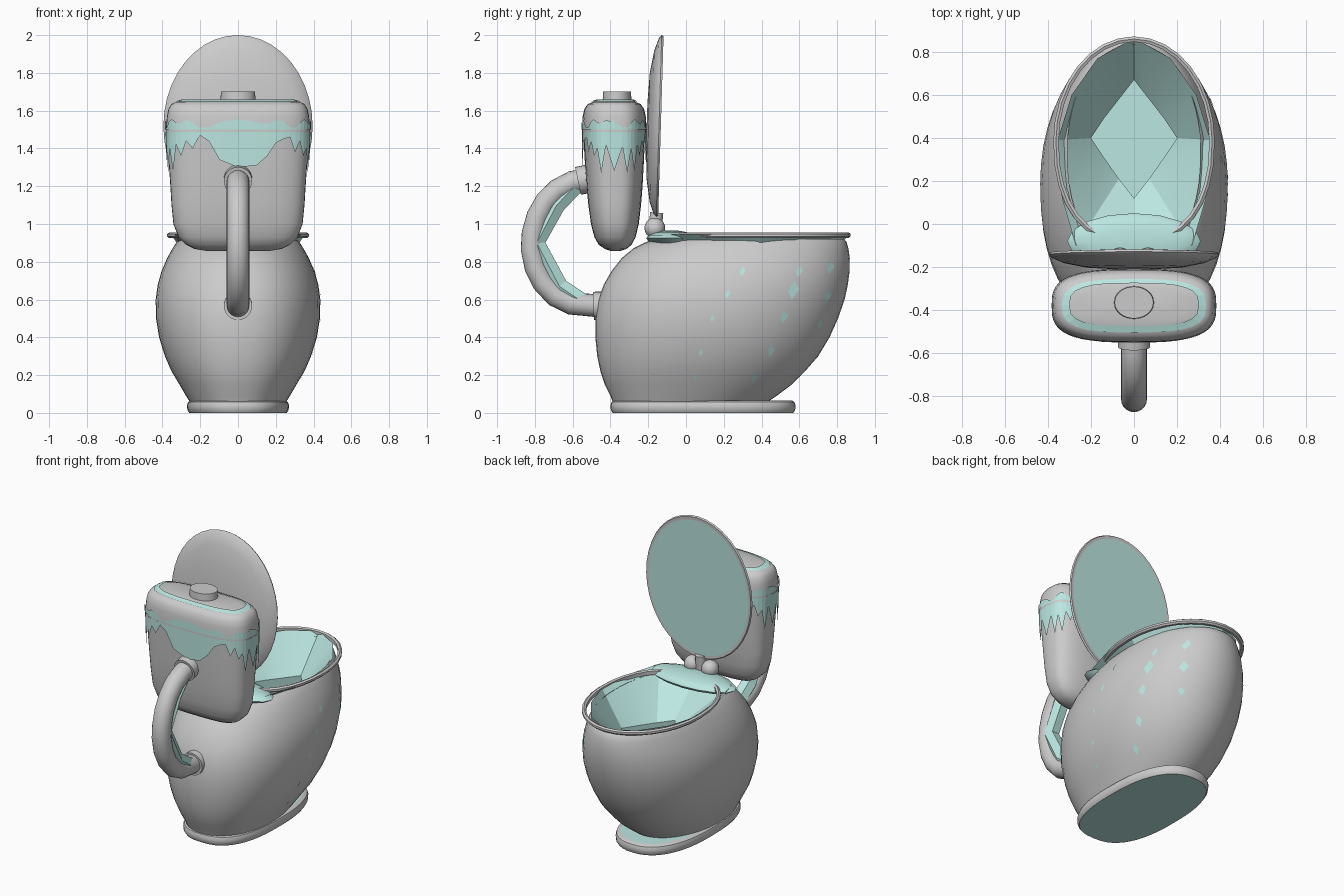
import bpy, bmesh, math
from mathutils import Vector
from mathutils.bvhtree import BVHTree

if "Cube" in bpy.data.objects:
    bpy.data.objects.remove(bpy.data.objects["Cube"])

teal = bpy.data.materials.new("pale_teal")
teal.diffuse_color = (0.50, 0.80, 0.76, 1)
teal.use_nodes = True
teal.node_tree.nodes["Principled BSDF"].inputs["Base Color"].default_value = teal.diffuse_color


def finish(name, bm, mat=None, smooth=40, recalc=True, flip=False):
    if recalc:
        bmesh.ops.recalc_face_normals(bm, faces=bm.faces)
    if flip:
        bmesh.ops.reverse_faces(bm, faces=bm.faces)
    me = bpy.data.meshes.new(name)
    bm.to_mesh(me)
    bm.free()
    ob = bpy.data.objects.new(name, me)
    bpy.context.collection.objects.link(ob)
    if mat:
        me.materials.append(mat)
    if smooth:
        for o in bpy.context.selected_objects:
            o.select_set(False)
        ob.select_set(True)
        bpy.context.view_layer.objects.active = ob
        bpy.ops.object.shade_smooth_by_angle(angle=math.radians(smooth))
    return ob


def oval(z, y0, y1, w, n, ef=2.0, eb=2.0):
    """Superellipse outline; ef/eb are the exponents of the +y and -y halves."""
    pts = []
    for i in range(n):
        a = 2 * math.pi * i / n
        s, c = math.sin(a), math.cos(a)
        e = 2 / (ef if c > 0 else eb)
        pts.append(Vector((math.copysign(abs(s) ** e, s) * w,
                           (y0 + y1) / 2 + math.copysign(abs(c) ** e, c) * (y1 - y0) / 2, z)))
    return pts


def loft(rings, bottom=False, top=False, closed=False):
    bm = bmesh.new()
    vs = [[bm.verts.new(p) for p in r] for r in rings]
    n = len(rings[0])
    pairs = list(zip(vs, vs[1:])) + ([(vs[-1], vs[0])] if closed else [])
    for a, b in pairs:
        for i in range(n):
            j = (i + 1) % n
            bm.faces.new((a[i], a[j], b[j], b[i]))
    if bottom:
        bm.faces.new(vs[0])
    if top:
        bm.faces.new(vs[-1])
    return bm


def disc(name, pts, mat, up):
    bm = bmesh.new()
    f = bm.faces.new([bm.verts.new(p) for p in pts])
    f.normal_update()
    if f.normal.dot(up) < 0:
        f.normal_flip()
    return finish(name, bm, mat, 0, recalc=False)


def tube(name, pts, r, sides, mat=None, smooth=40):
    """Pipe in the x = 0 plane along (y, z) points."""
    P = [Vector((0, y, z)) for y, z in pts]
    rings = []
    for i, p in enumerate(P):
        t = (P[min(i + 1, len(P) - 1)] - P[max(i - 1, 0)]).normalized()
        u = Vector((1, 0, 0))
        v = t.cross(u)
        rings.append([p + r * (math.cos(k * math.tau / sides) * u + math.sin(k * math.tau / sides) * v)
                      for k in range(sides)])
    return finish(name, loft(rings, True, True), mat, smooth)


# base foot with coloured top and underside
finish("base", loft([oval(z, -0.40 + d, 0.58 - d, 0.27 - d, 48, 2.4, 2.6) for z, d in
                     [(0, .012), (.015, .002), (.04, 0), (.058, .006), (.066, .02)]], True, True))
disc("base_top", oval(0.068, -0.37, 0.55, 0.24, 24, 2.4, 2.6), teal, Vector((0, 0, 1)))
disc("base_underside", oval(-0.0005, -0.386, 0.566, 0.257, 24, 2.4, 2.6), teal, Vector((0, 0, -1)))

# bowl body
body = [(.05, -.385, .42, .25), (.09, -.40, .48, .275), (.15, -.43, .56, .31), (.22, -.453, .63, .352),
        (.3, -.47, .70, .387), (.4, -.48, .76, .418), (.5, -.48, .805, .434), (.6, -.465, .84, .436),
        (.68, -.435, .857, .425), (.75, -.395, .866, .405), (.82, -.34, .867, .375), (.87, -.28, .86, .347),
        (.905, -.21, .85, .325), (.92, -.16, .835, .31)]
bm = loft([oval(*r, 48, 2.05, 2.3) for r in body])
tree = BVHTree.FromBMesh(bm)
finish("bowl", bm, smooth=60)

# coloured chips on the right flank of the bowl
bm = bmesh.new()
for y, z, s in [(.05, .19, .015), (.08, .32, .02), (.14, .5, .02), (.22, .63, .025), (.3, .75, .025),
                (.36, .19, .03), (.45, .33, .035), (.52, .51, .035), (.57, .65, .05), (.6, .75, .03),
                (.71, .47, .025), (.75, .62, .035), (.765, .77, .035)]:
    vs = []
    for dy, dz in [(.1, 1), (-.6, -.1), (-.2, -1), (.6, .1)]:
        hit, nrm, _, _ = tree.ray_cast(Vector((2, y + dy * s, z + dz * s)), Vector((-1, 0, 0)))
        if hit:
            vs.append(bm.verts.new(hit + Vector((.004, 0, 0))))
    if len(vs) > 2:
        bm.faces.new(vs)
finish("bowl_chips", bm, teal, 0, recalc=False)

# faceted basin: outer rim, diamond throat, deep well
def mirrored(half, z):
    right = [Vector((x, y, z)) for x, y in half]
    return right + [Vector((-p.x, p.y, p.z)) for p in right[-2:0:-1]]

rim = [(0, .865), (.17, .77), (.29, .6), (.355, .39), (.335, .12), (.27, -.1), (0, -.12)]
throat = [(0, .67), (.07, .58), (.14, .49), (.2, .4), (.14, .31), (.07, .21), (0, .12)]
well = [(x * 1.05, .4 + (y - .4) * 1.05) for x, y in throat]
finish("basin", loft([mirrored(rim, .945), mirrored(throat, .72), mirrored(well, .35)], top=False),
       teal, 20, flip=False)
disc("basin_floor", mirrored(well, .352), teal, Vector((0, 0, 1)))

# thin seat ring
finish("seat", loft([oval(z, -.1 + d, .872 - d, .375 - d, 32, 2, 2.3) for z, d in
                     [(.925, .01), (.935, 0), (.948, 0), (.956, .012), (.95, .025), (.925, .025)]], closed=True))

# hinge deck
bm = bmesh.new()
bmesh.ops.create_uvsphere(bm, u_segments=16, v_segments=8, radius=1)
for v in bm.verts:
    v.co = Vector((v.co.x * .31, v.co.y * .13 - .08, v.co.z * .042 + .925))
finish("hinge_deck", bm, teal)

# hinge knobs and pin
for side in (-1, 1):
    bm = bmesh.new()
    bmesh.ops.create_uvsphere(bm, u_segments=16, v_segments=10, radius=.055)
    bmesh.ops.translate(bm, verts=bm.verts, vec=(side * .065, -.165, .978))
    finish("hinge_knob_" + ("left" if side < 0 else "right"), bm)
tube("hinge_stem", [(-.165, .96), (-.155, 1.06)], .035, 12)

# raised lid: domed back, flat coloured face
def lid_ring(d, y):
    pts = oval(0, 1.035 + d, 2.0 - d, .395 - d * .82, 40)
    return [Vector((p.x, y + (p.y - 1.52) * .03, p.y)) for p in pts]

finish("lid", loft([lid_ring(.02, -.134), lid_ring(.006, -.133), lid_ring(0, -.143), lid_ring(.015, -.157),
                    lid_ring(.08, -.18), lid_ring(.2, -.2), lid_ring(.36, -.208)], True, True))
disc("lid_face", lid_ring(.026, -.132), teal, Vector((0, 1, 0)))

# water tank and its cover
tank = [(.858, -.40, -.345, .17), (.868, -.43, -.315, .23), (.89, -.462, -.288, .275), (.93, -.485, -.267, .315),
        (1.0, -.503, -.25, .342), (1.1, -.517, -.238, .352), (1.2, -.527, -.23, .358),
        (1.35, -.537, -.222, .368), (1.487, -.544, -.216, .376)]
cover = [(1.487, -.55, -.21, .382), (1.50, -.55, -.21, .382), (1.57, -.547, -.213, .376), (1.61, -.538, -.222, .368),
         (1.635, -.52, -.24, .352), (1.645, -.495, -.265, .33)]
finish("tank", loft([oval(*r, 48, 3, 3) for r in tank], True, True), smooth=50)
finish("tank_cover", loft([oval(*r, 48, 3, 3) for r in cover] + [oval(1.656, -.46, -.29, .24, 48, 3, 3)],
                          True, True), smooth=50)
finish("cover_inlay", loft([oval(1.648, -.505, -.255, .335, 24, 3, 3), oval(1.658, -.475, -.275, .30, 24, 3, 3)]),
       teal, 0)

# jagged drip band around the tank
def drip(name, base, lows):
    n = 48
    upper = oval(base[0], *base[1:], n, 3, 3)
    tips = []
    for i, p in enumerate(upper):
        z = lows[i % len(lows)]
        k = 1 - max(0, base[0] - z) * .055
        tips.append(Vector((p.x * k, -.38 + (p.y + .38) * k, z)))
    finish(name, loft([upper, tips]), teal, 0)

drip("drips_lower", (1.487, -.551, -.209, .383), [1.30, 1.34, 1.44, 1.47, 1.40, 1.44, 1.36, 1.42, 1.28, 1.40, 1.27,
                                                  1.41, 1.28, 1.42, 1.27, 1.40, 1.36, 1.44, 1.38, 1.46, 1.45, 1.43,
                                                  1.36, 1.31])
drip("drips_upper", (1.50, -.554, -.206, .386), [1.555, 1.54, 1.51, 1.51, 1.54, 1.55, 1.53, 1.54])

# flush button
bm = bmesh.new()
bmesh.ops.create_cone(bm, cap_ends=True, segments=32, radius1=.093, radius2=.09, depth=.05)
for v in bm.verts:
    v.co = Vector((v.co.x, v.co.y * .82 - .365, v.co.z + 1.677))
finish("flush_button", bm)

# supply pipe, faceted liner and end flanges
tube("pipe", [(-.52, 1.235), (-.6, 1.222), (-.68, 1.18), (-.74, 1.12), (-.785, 1.04), (-.81, .95), (-.815, .87),
              (-.795, .77), (-.755, .69), (-.69, .62), (-.61, .58), (-.45, .565)], .06, 20)
tube("pipe_liner", [(-.57, 1.22), (-.685, 1.1), (-.79, .9), (-.67, .67), (-.53, .575)], .053, 6, teal, 0)
tube("upper_flange", [(-.515, 1.24), (-.572, 1.228)], .075, 24)
tube("lower_flange", [(-.43, .568), (-.49, .566)], .075, 24)
